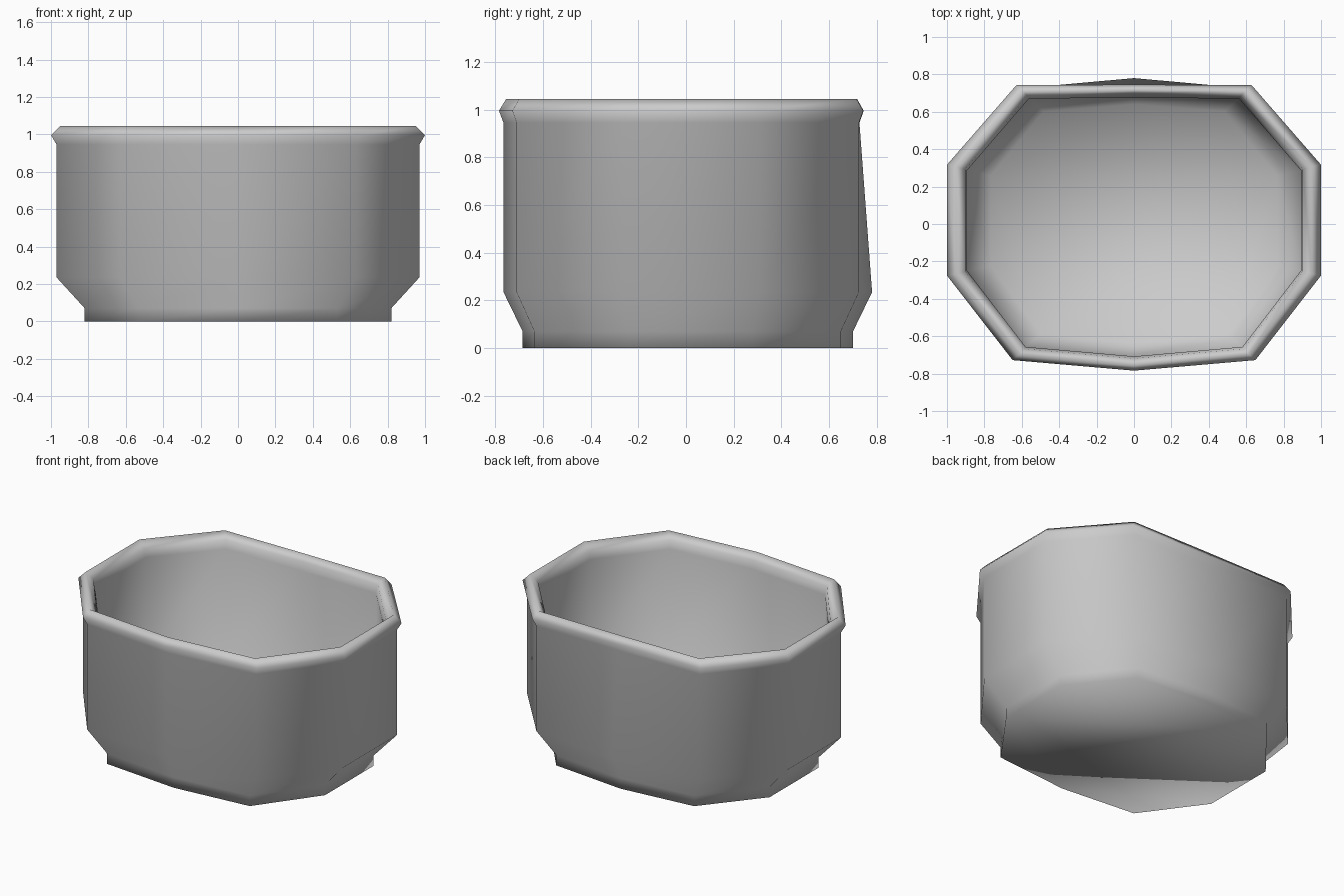
import bpy
import bmesh

cube = bpy.data.objects.get("Cube")
if cube:
    bpy.data.objects.remove(cube, do_unlink=True)

# Single plain grey material
grey = bpy.data.materials.new("plain_grey")
grey.use_nodes = True
colour = (0.6, 0.6, 0.6, 1.0)
grey.diffuse_color = colour
grey.node_tree.nodes["Principled BSDF"].inputs["Base Color"].default_value = colour

# Half outline of the body, from front centre round to back corner
HALF = [(0.63, -0.71), (0.97, -0.27), (0.97, 0.31), (0.61, 0.725)]
FRONT = -0.765


def outline(sx, sy, back):
    """Mirrored ten-sided outline, scaled, with its own back centre depth."""
    right = [(x * sx, y * sy) for x, y in HALF]
    left = [(-x, y) for x, y in reversed(right)]
    return [(0, FRONT * sy)] + right + [(0, back)] + left


# Rings: x scale, y scale, back centre y, height
RINGS = [
    (0.845, 0.895, 0.70, 0.0),     # foot
    (0.845, 0.895, 0.70, 0.07),
    (1.0, 1.0, 0.78, 0.235),       # body
    (1.0, 1.0, 0.727, 0.945),
    (1.03, 1.025, 0.745, 0.995),   # rolled rim
    (0.98, 0.985, 0.717, 1.045),
    (0.93, 0.94, 0.695, 1.0),
    (0.92, 0.925, 0.675, 0.945),   # inner wall
    (0.92, 0.925, 0.71, 0.27),
    (0.79, 0.83, 0.64, 0.12),      # inner floor
]

bm = bmesh.new()
loops = [[bm.verts.new((x, y, z)) for x, y in outline(sx, sy, back)]
         for sx, sy, back, z in RINGS]
for low, high in zip(loops, loops[1:]):
    for i in range(len(low)):
        j = (i + 1) % len(low)
        bm.faces.new((low[i], low[j], high[j], high[i]))
bm.faces.new(list(reversed(loops[0])))
bm.faces.new(loops[-1])
for face in bm.faces:
    face.smooth = True

mesh = bpy.data.meshes.new("pot")
bm.to_mesh(mesh)
bm.free()
mesh.materials.append(grey)
pot = bpy.data.objects.new("pot", mesh)
bpy.context.collection.objects.link(pot)
